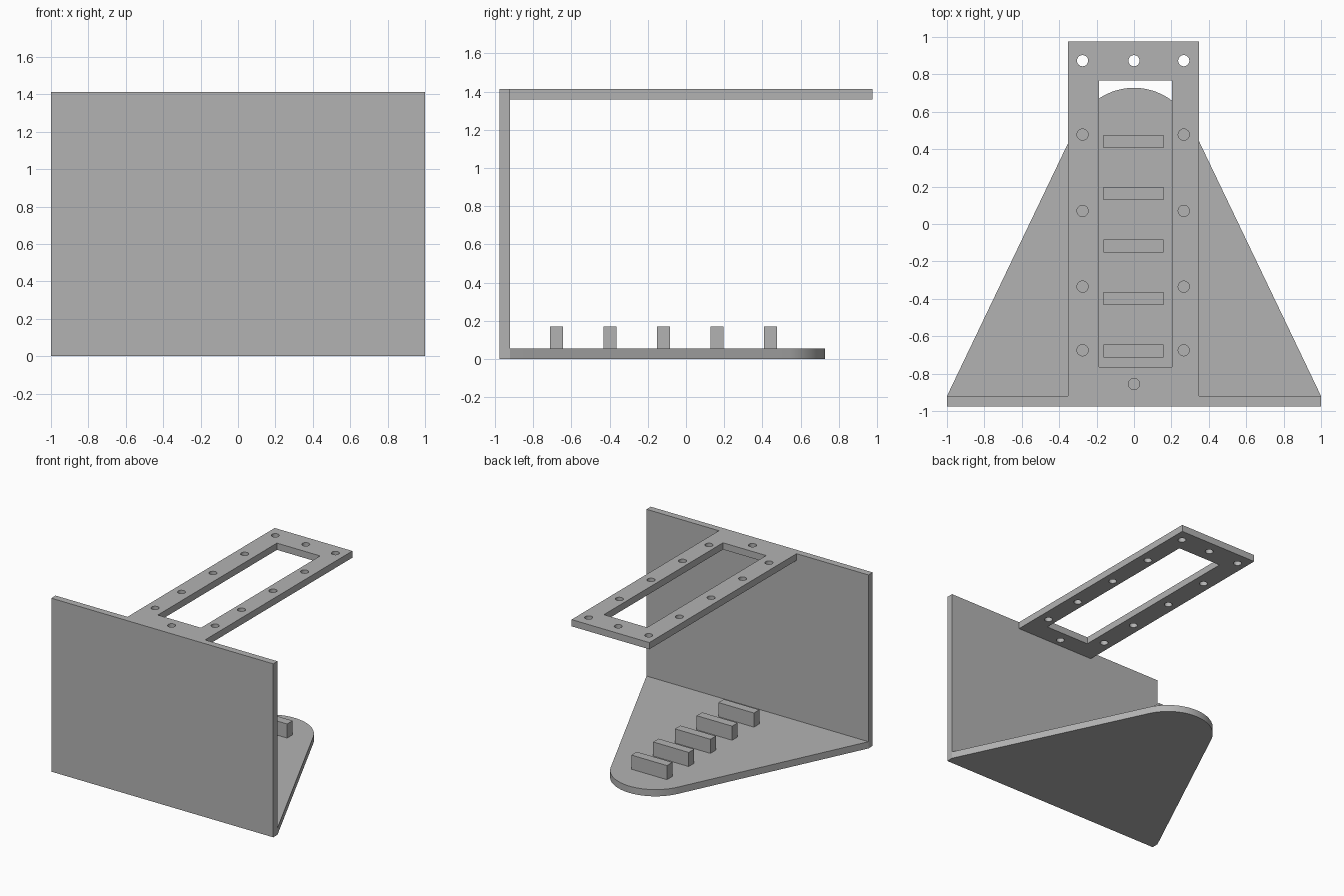
import bpy
import bmesh
from math import sin, cos, radians, pi

if "Cube" in bpy.data.objects:
    bpy.data.objects.remove(bpy.data.objects["Cube"], do_unlink=True)

THICK = 0.055
FRONT, INNER, BACK = -0.975, -0.92, 0.975
HEIGHT = 1.413

grey = bpy.data.materials.new("plain grey")
grey.use_nodes = True
grey.diffuse_color = (0.45, 0.45, 0.45, 1)
grey.node_tree.nodes["Principled BSDF"].inputs["Base Color"].default_value = grey.diffuse_color


def rect(x0, x1, y0, y1):
    return [(x0, y0), (x1, y0), (x1, y1), (x0, y1)]


def arc(cx, cy, r, a0, a1, n):
    return [(cx + r * cos(a0 + (a1 - a0) * i / n), cy + r * sin(a0 + (a1 - a0) * i / n))
            for i in range(n + 1)]


def plate(name, loops, z0, z1):
    """Solid plate from a flat outline; further loops become openings."""
    curve = bpy.data.curves.new(name, "CURVE")
    curve.dimensions = "2D"
    curve.fill_mode = "BOTH"
    curve.extrude = (z1 - z0) / 2
    for loop in loops:
        spline = curve.splines.new("POLY")
        spline.points.add(len(loop) - 1)
        for point, (x, y) in zip(spline.points, loop):
            point.co = (x, y, 0, 1)
        spline.use_cyclic_u = True
    ob = bpy.data.objects.new(name, curve)
    bpy.context.collection.objects.link(ob)
    bpy.ops.object.select_all(action="DESELECT")
    ob.select_set(True)
    bpy.context.view_layer.objects.active = ob
    bpy.ops.object.convert(target="MESH")
    ob = bpy.context.object
    # Weld caps to sides and lift into place
    bm = bmesh.new()
    bm.from_mesh(ob.data)
    bmesh.ops.remove_doubles(bm, verts=bm.verts, dist=1e-5)
    bmesh.ops.translate(bm, verts=bm.verts, vec=(0, 0, (z0 + z1) / 2))
    bmesh.ops.recalc_face_normals(bm, faces=bm.faces)
    bm.to_mesh(ob.data)
    bm.free()
    ob.data.materials.clear()
    ob.data.materials.append(grey)
    bpy.ops.object.shade_smooth_by_angle(angle=radians(30))
    return ob


# Upright front wall
plate("front_wall", [rect(-1, 1, FRONT, INNER)], 0, HEIGHT)

# Tapered base with a rounded nose tangent to its sides
lean = radians(25.5)
nose = arc(0, 0.393, 0.335, lean, pi - lean, 32)
plate("base_plate", [[(-1, INNER), (1, INNER)] + nose], 0, THICK)

# Row of raised ribs on the base
for i in range(5):
    y = -0.678 + 0.28 * i
    plate(f"rib_{i + 1}", [rect(-0.162, 0.158, y - 0.035, y + 0.035)], THICK, 0.17)

# Top frame with a long window and screw holes
centres = [(0, 0.873), (0, -0.855)]
for y in (0.873, 0.478, 0.07, -0.335, -0.675):
    centres += [(-0.275, y), (0.266, y)]
holes = [arc(x, y, 0.03, 0, 2 * pi, 24)[:-1] for x, y in centres]
window = rect(-0.187, 0.202, -0.765, 0.768)
plate("top_frame", [rect(-0.352, 0.348, INNER, BACK), window] + holes, HEIGHT - THICK, HEIGHT)
